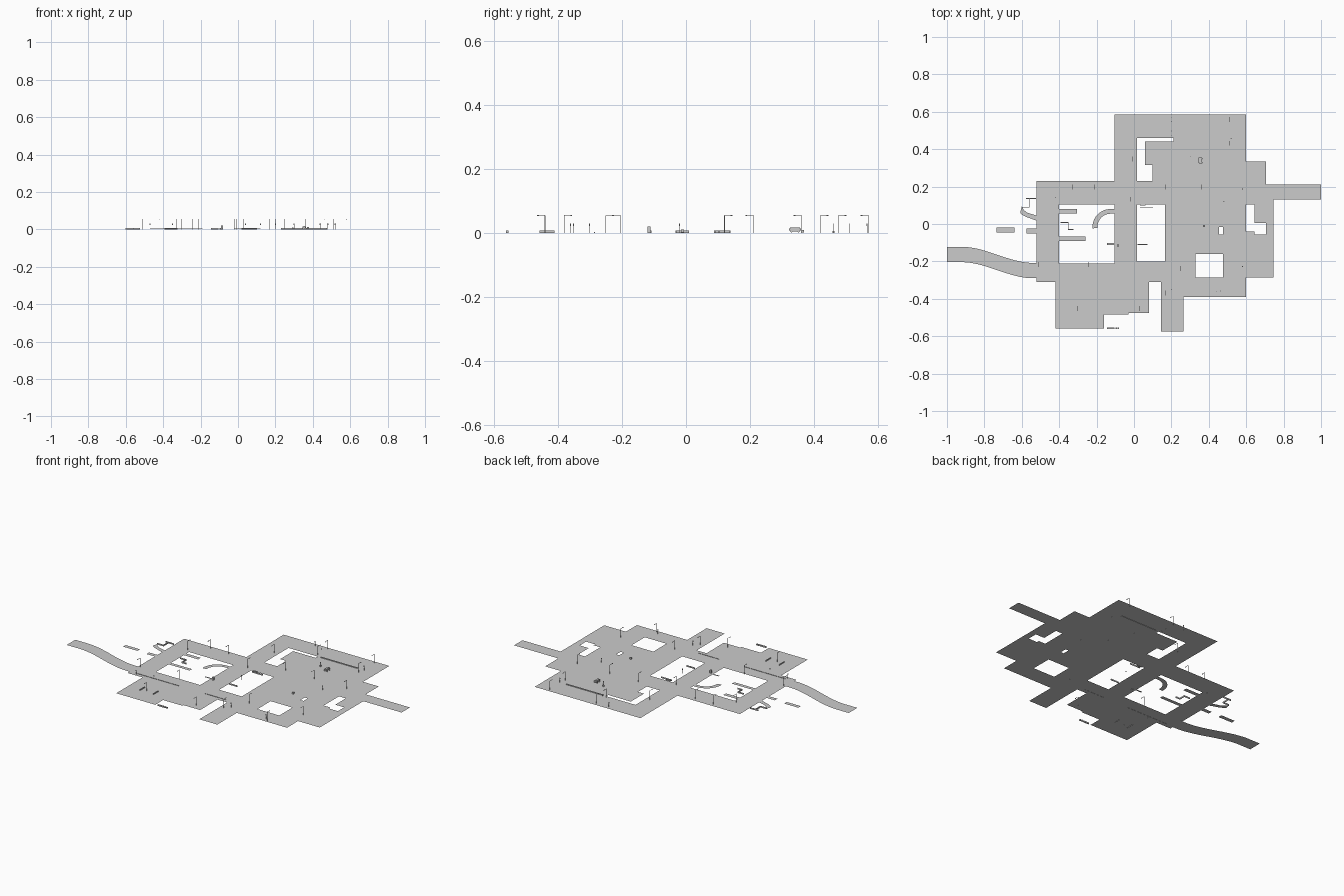
import bpy, bmesh, math

Z = 0.002


def finish(bm, name):
    me = bpy.data.meshes.new(name)
    bm.to_mesh(me)
    bm.free()
    ob = bpy.data.objects.new(name, me)
    bpy.context.collection.objects.link(ob)
    return ob


def inside(x, y, r):
    return r[0] < x < r[1] and r[2] < y < r[3]


def sheet(name, rects, holes=(), z=Z):
    """Flat sheet: union of (x0, x1, y0, y1) rectangles minus holes."""
    bm = bmesh.new()
    every = list(rects) + list(holes)
    xs = sorted({v for r in every for v in r[:2]})
    ys = sorted({v for r in every for v in r[2:]})
    verts = {}

    def vert(x, y):
        if (x, y) not in verts:
            verts[x, y] = bm.verts.new((x, y, z))
        return verts[x, y]
    for x0, x1 in zip(xs, xs[1:]):
        for y0, y1 in zip(ys, ys[1:]):
            c = ((x0 + x1) / 2, (y0 + y1) / 2)
            if any(inside(*c, r) for r in rects) and not any(inside(*c, h) for h in holes):
                bm.faces.new([vert(x0, y0), vert(x1, y0), vert(x1, y1), vert(x0, y1)])
    return finish(bm, name)


def ribbon(name, left, right):
    """Flat strip between two matching edge paths."""
    bm = bmesh.new()
    a = [bm.verts.new((x, y, Z)) for x, y in left]
    b = [bm.verts.new((x, y, Z)) for x, y in right]
    for i in range(len(a) - 1):
        bm.faces.new([b[i], b[i + 1], a[i + 1], a[i]])
    return finish(bm, name)


def add_box(bm, x0, x1, y0, y1, z0, z1):
    r = bmesh.ops.create_cube(bm, size=1)['verts']
    bmesh.ops.scale(bm, vec=(x1 - x0, y1 - y0, z1 - z0), verts=r)
    bmesh.ops.translate(bm, vec=((x0 + x1) / 2, (y0 + y1) / 2, (z0 + z1) / 2), verts=r)
    return r


def boxes(name, items):
    bm = bmesh.new()
    for b in items:
        add_box(bm, *b)
    return finish(bm, name)


# Town pavement and streets
sheet("town_ground", [
    (-0.52, -0.105, -0.31, 0.23), (-0.42, -0.16, -0.56, -0.31),
    (-0.16, -0.03, -0.485, -0.31), (-0.03, 0.08, -0.475, -0.31),
    (-0.105, 0.60, -0.31, 0.585), (0.145, 0.265, -0.575, -0.31),
    (0.265, 0.60, -0.39, -0.31), (0.60, 0.705, 0.13, 0.335),
    (0.60, 0.745, -0.285, 0.13), (0.705, 1.0, 0.13, 0.21), (0.705, 0.745, 0.13, 0.21),
], [
    (-0.40, -0.105, -0.21, 0.105), (0.015, 0.165, -0.20, 0.105),
    (0.015, 0.21, 0.44, 0.46), (0.015, 0.06, 0.315, 0.44), (0.015, 0.10, 0.23, 0.315),
    (0.33, 0.475, -0.285, -0.16), (0.60, 0.645, -0.04, 0.105),
    (0.645, 0.705, -0.055, 0.005), (0.455, 0.475, -0.055, -0.015),
])

# Winding road on the left
up, low = [], []
for i in range(25):
    t = i / 24
    x = -1 + 0.48 * t
    s = min(1, max(0, (x + 0.92) / 0.38))
    y = -0.163 - 0.086 * s * s * (3 - 2 * s)
    up.append((x, y + 0.041))
    low.append((x, y - 0.041))
ribbon("winding_road", up, low)

# Curved garden path
arc = [math.radians(90 + 95 * i / 12) for i in range(13)]
ribbon("curved_path",
       [(-0.105, 0.08)] + [(-0.125 + 0.097 * math.cos(a), -0.015 + 0.095 * math.sin(a)) for a in arc],
       [(-0.105, 0.055)] + [(-0.125 + 0.07 * math.cos(a), -0.015 + 0.07 * math.sin(a)) for a in arc])

# Straight footpaths
sheet("footpaths", [
    (-0.735, -0.64, -0.045, -0.02), (-0.575, -0.52, -0.05, -0.025),
    (-0.40, -0.305, 0.055, 0.08), (-0.40, -0.26, -0.09, -0.067),
    (-0.145, -0.105, -0.112, -0.102)])
ribbon("slanted_path",
       [(-0.60, 0.095), (-0.59, 0.075), (-0.57, 0.06), (-0.52, 0.045)],
       [(-0.608, 0.06), (-0.60, 0.05), (-0.575, 0.037), (-0.52, 0.018)])

# Stepped garden walls, fences and kerbs
T = 0.002


def wall(x0, y0, x1, y1, h):
    return (x0 - T, x1 + T, y0 - T, y1 + T, 0, h)


boxes("garden_walls", [wall(*w, 0.008) for w in [
    (-0.575, 0.137, -0.525, 0.137), (-0.56, 0.09, -0.56, 0.137), (-0.60, 0.09, -0.56, 0.09),
    (-0.39, 0.008, -0.352, 0.008), (-0.352, -0.03, -0.352, 0.008), (-0.352, -0.03, -0.325, -0.03),
    (0.035, 0.09, 0.10, 0.09), (0.035, 0.102, 0.06, 0.102), (0.02, -0.11, 0.07, -0.11),
    (-0.335, -0.455, -0.335, -0.412), (-0.245, -0.455, -0.245, -0.412)]])
boxes("kerbs", [(-0.47, -0.19, -0.287, -0.284, 0.001, 0.004),
                (-0.02, 0.12, -0.287, -0.284, 0.001, 0.004)])
boxes("long_fence", [(0.23, 0.475, 0.457, 0.463, 0, 0.006)])
boxes("planters", [(x, x + w, -0.561, -0.554, 0, 0.008)
                   for x, w in ((-0.145, 0.04), (-0.10, 0.008), (-0.088, 0.008))])

# Street lamps: pole, arm, lamp head
LAMPS = [(0.2, 0.57, -1), (0.51, 0.57, -1), (-0.01, 0.36, -1), (0.2, 0.475, 1),
         (0.51, 0.42, 1), (-0.33, 0.21, -1), (-0.21, 0.21, -1), (0.17, 0.21, -1),
         (0.36, 0.21, -1), (0.58, 0.21, -1), (-0.42, 0.12, 1), (-0.02, 0.12, 1),
         (-0.51, -0.205, -1), (-0.245, -0.205, -1), (0.25, -0.25, 1), (0.58, -0.205, -1),
         (0.17, -0.38, 1), (0.46, -0.38, 1), (-0.30, -0.44, -1), (0.03, -0.44, -1)]
bm = bmesh.new()
for x, y, d in LAMPS:
    add_box(bm, x - 0.001, x + 0.001, y - 0.001, y + 0.001, 0, 0.055)
    a, b = sorted((y, y + d * 0.022))
    add_box(bm, x - 0.0008, x + 0.0008, a, b, 0.0545, 0.056)
    e = y + d * 0.022
    add_box(bm, x - 0.0015, x + 0.0015, e - 0.003, e + 0.003, 0.053, 0.056)
finish(bm, "street_lamps")

# Low sign posts with plates
bm = bmesh.new()
for x, y in [(0.12, 0.565), (0.2, 0.51), (0.3, 0.36), (0.04, -0.02), (0.2, -0.35),
             (0.44, -0.36), (0.52, 0.46), (-0.47, -0.30), (-0.35, -0.30), (0.48, 0.12)]:
    add_box(bm, x - 0.0008, x + 0.0008, y - 0.0008, y + 0.0008, 0, 0.03)
    add_box(bm, x - 0.003, x + 0.003, y - 0.002, y - 0.001, 0.023, 0.03)
finish(bm, "sign_posts")

# Parked van with wheels
bm = bmesh.new()
body = add_box(bm, 0.346, 0.364, 0.322, 0.358, 0.005, 0.018)
bmesh.ops.bevel(bm, geom=bm.edges[:], offset=0.003, segments=2, affect='EDGES')
for x in (0.346, 0.364):
    for y in (0.329, 0.351):
        w = bmesh.ops.create_cone(bm, cap_ends=True, segments=12, radius1=0.003,
                                  radius2=0.003, depth=0.003)['verts']
        for v in w:
            v.co = (x + v.co.z, y + v.co.x, 0.005 + v.co.y)
finish(bm, "parked_van")

# Small street boxes and bench
boxes("street_boxes", [(0.37, 0.38, -0.016, -0.006, 0.002, 0.012),
                       (0.29, 0.298, 0.36, 0.368, 0.002, 0.01),
                       (-0.09, -0.08, -0.12, -0.11, 0, 0.02)])
